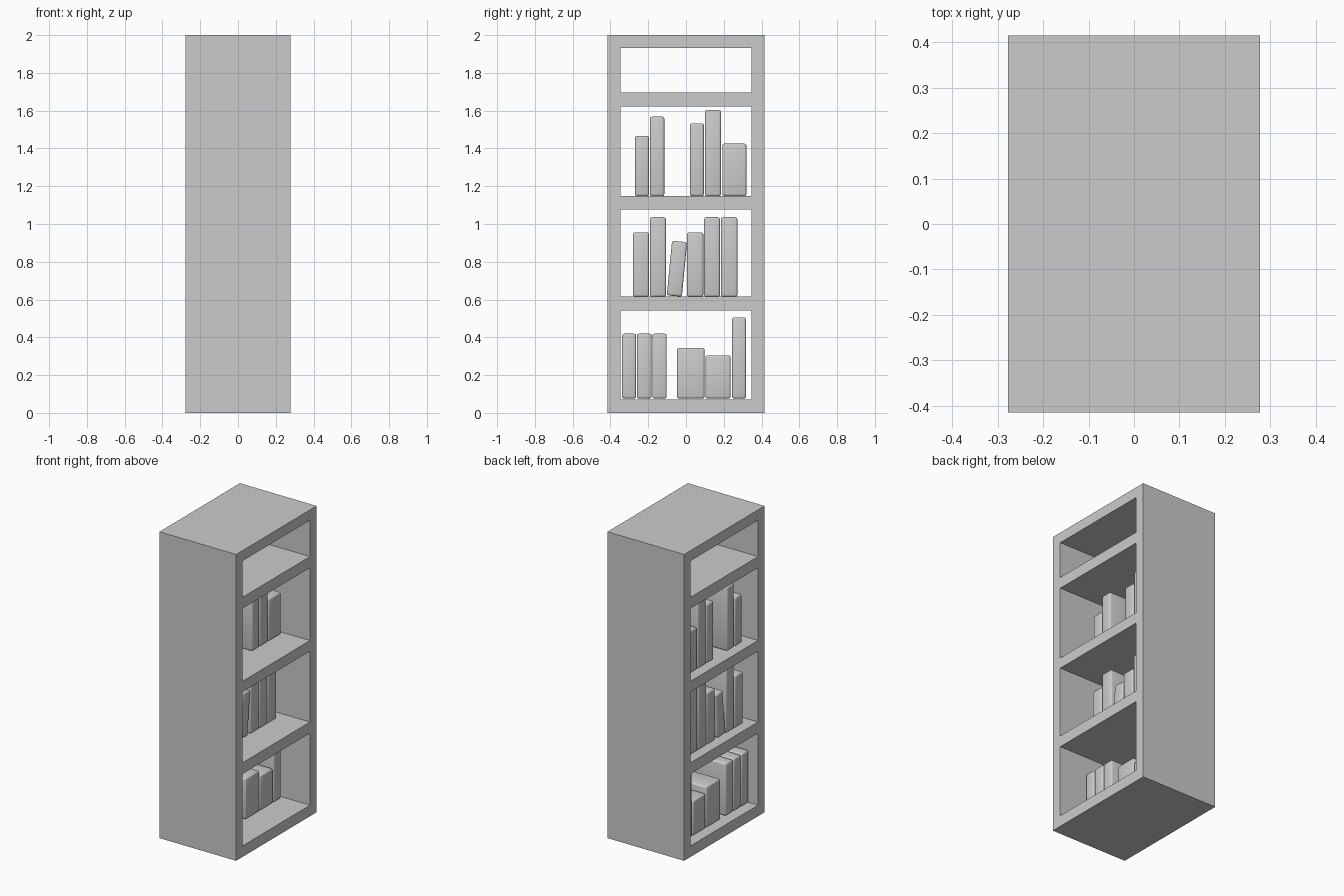
import bpy, bmesh
from math import radians
from mathutils import Matrix

if "Cube" in bpy.data.objects:
    bpy.data.objects.remove(bpy.data.objects["Cube"])


def box(name, x, y, z, bevel=0.0, tilt=0.0):
    """Box from (min, max) spans, optionally bevelled and tilted about its lower +y edge."""
    bm = bmesh.new()
    bmesh.ops.create_cube(bm, size=1)
    for v in bm.verts:
        for i, (lo, hi) in enumerate((x, y, z)):
            v.co[i] = (lo + hi) / 2 + v.co[i] * (hi - lo)
    if bevel:
        bmesh.ops.bevel(bm, geom=bm.edges[:], offset=bevel, segments=3,
                        profile=0.5, affect='EDGES')
    if tilt:
        bmesh.ops.rotate(bm, verts=bm.verts, cent=(0, y[1], z[0]),
                         matrix=Matrix.Rotation(-tilt, 3, 'X'))
    mesh = bpy.data.meshes.new(name)
    bm.to_mesh(mesh)
    bm.free()
    obj = bpy.data.objects.new(name, mesh)
    bpy.context.collection.objects.link(obj)
    if bevel:
        bpy.ops.object.select_all(action='DESELECT')
        obj.select_set(True)
        bpy.context.view_layer.objects.active = obj
        bpy.ops.object.shade_smooth_by_angle(angle=radians(35))
    return obj


DX, DY, INNER = 0.277, 0.415, 0.347

# Side panels, full height
for label, s in (("front", -1), ("back", 1)):
    box(f"{label}_side_panel", (-DX, DX), sorted((s * INNER, s * DY)), (0, 2))

# Base, shelves and top board; the case is open on both x faces
boards = {"base_board": (0, 0.072), "lower_shelf": (0.542, 0.615),
          "middle_shelf": (1.077, 1.147), "upper_shelf": (1.622, 1.695),
          "top_board": (1.932, 2)}
for name, z in boards.items():
    box(name, (-DX, DX), (-INNER, INNER), z)

# Books: resting height, then (y start, y end, top) for each
rows = {
    "bottom_book": (0.076, [(-.339, -.264, .419), (-.260, -.182, .419),
                            (-.178, -.102, .419), (-.048, .098, .344),
                            (.103, .236, .305), (.244, .318, .506)]),
    "middle_book": (0.615, [(-.281, -.196, .955), (-.191, -.106, 1.036),
                            (.005, .092, .955), (.096, .180, 1.036),
                            (.185, .272, 1.036)]),
    "upper_book": (1.148, [(-.270, -.196, 1.466), (-.191, -.115, 1.568),
                           (.021, .095, 1.533), (.101, .185, 1.603),
                           (.192, .320, 1.425)]),
}
BOOK_X = (-0.216, 0.088)
for name, (rest, books) in rows.items():
    for i, (y0, y1, top) in enumerate(books):
        box(f"{name}_{i + 1}", BOOK_X, (y0, y1), (rest, top), bevel=0.011)

# Book leaning on its neighbour
box("leaning_book", BOOK_X, (-.102, -.022), (0.615, 0.905), bevel=0.011, tilt=radians(5.5))
